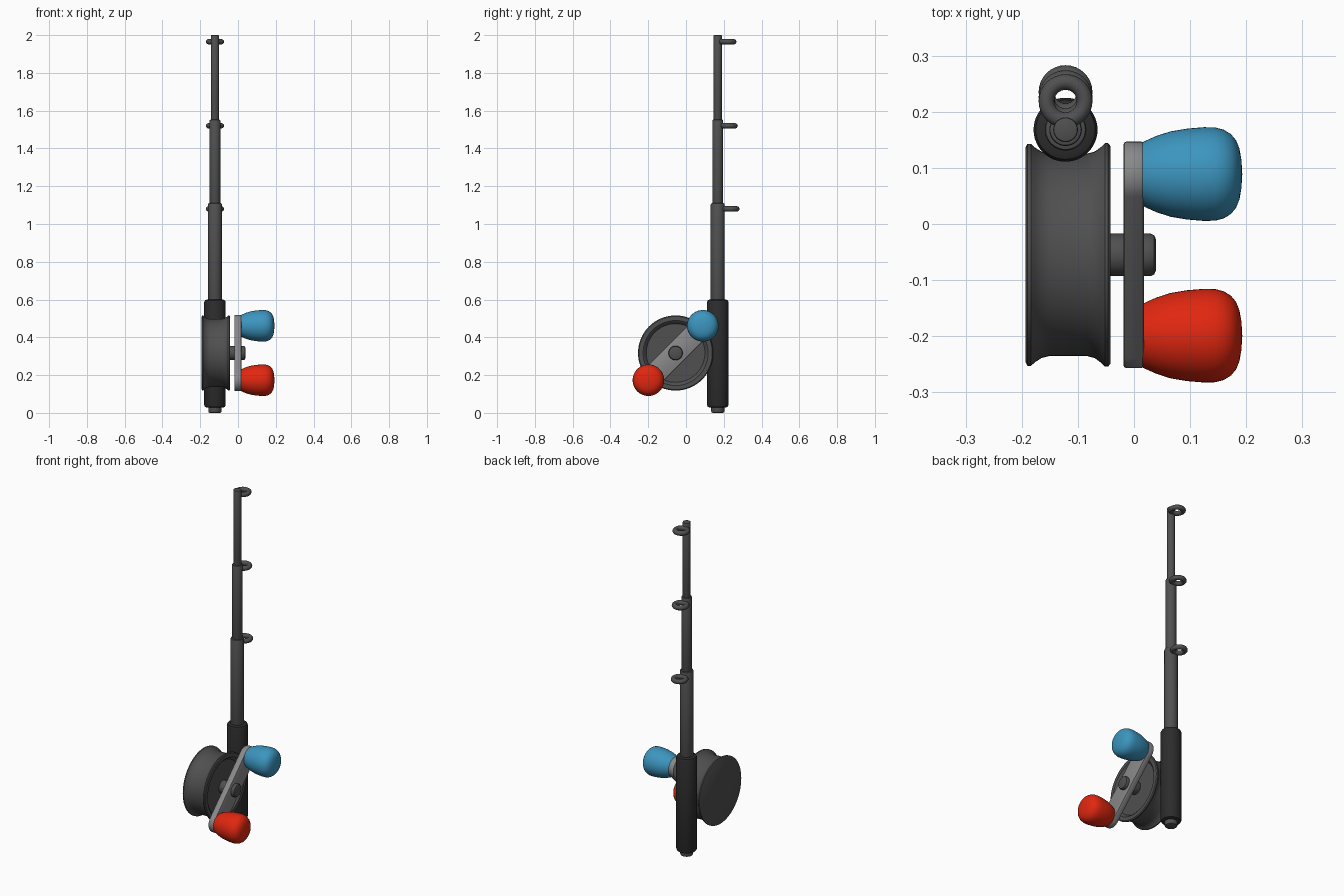
import bpy, bmesh
from math import pi, cos, sin, radians
from mathutils import Matrix, Vector

if "Cube" in bpy.data.objects:
    bpy.data.objects.remove(bpy.data.objects["Cube"])

ROD_X, ROD_Y = -0.122, 0.168
REEL_Y, REEL_Z = -0.055, 0.317
KNOBS = {"blue": (0.089, 0.461), "red": (-0.199, 0.173)}


def material(name, r, g, b):
    m = bpy.data.materials.new(name)
    m.diffuse_color = (r, g, b, 1)
    m.use_nodes = True
    m.node_tree.nodes["Principled BSDF"].inputs["Base Color"].default_value = m.diffuse_color
    return m


DARK = material("dark_rubber", 0.025, 0.025, 0.025)
GREY = material("dark_grey", 0.08, 0.08, 0.08)
METAL = material("arm_grey", 0.25, 0.25, 0.25)
BLUE = material("blue", 0.045, 0.30, 0.52)
RED = material("red", 0.75, 0.02, 0.005)


def finish(name, bm, mat, angle=35):
    bmesh.ops.recalc_face_normals(bm, faces=bm.faces[:])
    me = bpy.data.meshes.new(name)
    bm.to_mesh(me)
    bm.free()
    me.materials.append(mat)
    ob = bpy.data.objects.new(name, me)
    bpy.context.collection.objects.link(ob)
    bpy.ops.object.select_all(action='DESELECT')
    ob.select_set(True)
    bpy.context.view_layer.objects.active = ob
    bpy.ops.object.shade_smooth_by_angle(angle=radians(angle))
    return ob


def lathe(name, profile, origin, axis, mat, n=48, closed=False):
    """Spin (distance along axis, radius) points around the z or x axis."""
    bm = bmesh.new()
    vs = [bm.verts.new((r, 0, h)) for h, r in profile]
    edges = [bm.edges.new(p) for p in zip(vs, vs[1:])]
    if closed:
        edges.append(bm.edges.new((vs[-1], vs[0])))
    bmesh.ops.spin(bm, geom=vs + edges, cent=(0, 0, 0), axis=(0, 0, 1),
                   angle=2 * pi, steps=n, use_duplicate=False)
    bmesh.ops.remove_doubles(bm, verts=bm.verts[:], dist=1e-5)
    turn = Matrix.Rotation(pi / 2, 4, 'Y') if axis == 'X' else Matrix()
    bm.transform(Matrix.Translation(origin) @ turn)
    return finish(name, bm, mat)


def rod(name, lo, hi, r, b, origin, axis, mat):
    """Cylinder with softened ends."""
    k = b * 0.3
    half = [(lo, 0), (lo, r - b), (lo + k, r - k), (lo + b, r)]
    top = [(hi - b, r), (hi - k, r - k), (hi, r - b), (hi, 0)]
    return lathe(name, half + top, origin, axis, mat)


# Telescoping rod, grip and butt cap
base = (ROD_X, ROD_Y, 0)
rod("butt_cap", 0.0, 0.06, 0.035, 0.008, base, 'Z', GREY)
rod("grip", 0.028, 0.60, 0.057, 0.014, base, 'Z', DARK)
rod("lower_rod", 0.55, 1.11, 0.037, 0.006, base, 'Z', GREY)
rod("middle_rod", 1.08, 1.552, 0.029, 0.005, base, 'Z', GREY)
rod("tip_rod", 1.52, 2.0, 0.022, 0.004, base, 'Z', GREY)

# Line guide rings
for i, (z, y) in enumerate([(1.08, 0.235), (1.52, 0.226), (1.965, 0.219)]):
    circle = [(0.014 * sin(a), 0.034 + 0.014 * cos(a))
              for a in (2 * pi * k / 16 for k in range(16))]
    lathe(f"line_guide_{i + 1}", circle, (ROD_X, y, z), 'Z', GREY, 32, True)

# Spool with flared rims and a dished outer face
hub = (0, REEL_Y, REEL_Z)
lathe("reel_spool", [
    (-0.193, 0), (-0.193, 0.192), (-0.190, 0.198), (-0.184, 0.198),
    (-0.176, 0.191), (-0.165, 0.184), (-0.150, 0.180), (-0.085, 0.180),
    (-0.070, 0.184), (-0.059, 0.192), (-0.052, 0.199), (-0.046, 0.199),
    (-0.042, 0.194), (-0.042, 0.172), (-0.047, 0.165), (-0.062, 0.155),
    (-0.062, 0)], hub, 'X', GREY, 64)

# Axle and axle cap
rod("axle", -0.07, 0.0, 0.038, 0.006, hub, 'X', GREY)
rod("axle_cap", 0.0, 0.039, 0.038, 0.010, hub, 'X', GREY)

# Crank arm: extruded rounded bar along the line between the knobs
bm = bmesh.new()
outline = []
for (y, z), start in ((KNOBS["blue"], -pi / 4), (KNOBS["red"], 3 * pi / 4)):
    for k in range(17):
        a = start + pi * k / 16
        outline.append(bm.verts.new((-0.019, y + 0.058 * cos(a), z + 0.058 * sin(a))))
face = bm.faces.new(outline)
ext = bmesh.ops.extrude_face_region(bm, geom=[face])
bmesh.ops.translate(bm, vec=Vector((0.037, 0, 0)),
                    verts=[v for v in ext["geom"] if isinstance(v, bmesh.types.BMVert)])
rims = [e for e in bm.edges if abs(e.verts[0].co.x - e.verts[1].co.x) < 1e-5]
bmesh.ops.bevel(bm, geom=rims, offset=0.006, segments=2, affect='EDGES', profile=0.5)
finish("crank_arm", bm, METAL)

# Crank knobs
knob = [(0.012, 0), (0.012, 0.055), (0.022, 0.060), (0.040, 0.068),
        (0.065, 0.076), (0.095, 0.081), (0.125, 0.0835), (0.145, 0.083),
        (0.160, 0.079), (0.173, 0.071), (0.182, 0.060), (0.188, 0.045),
        (0.1915, 0.025), (0.193, 0)]
for colour, mat in (("blue", BLUE), ("red", RED)):
    y, z = KNOBS[colour]
    lathe(f"{colour}_knob", knob, (0, y, z), 'X', mat)
